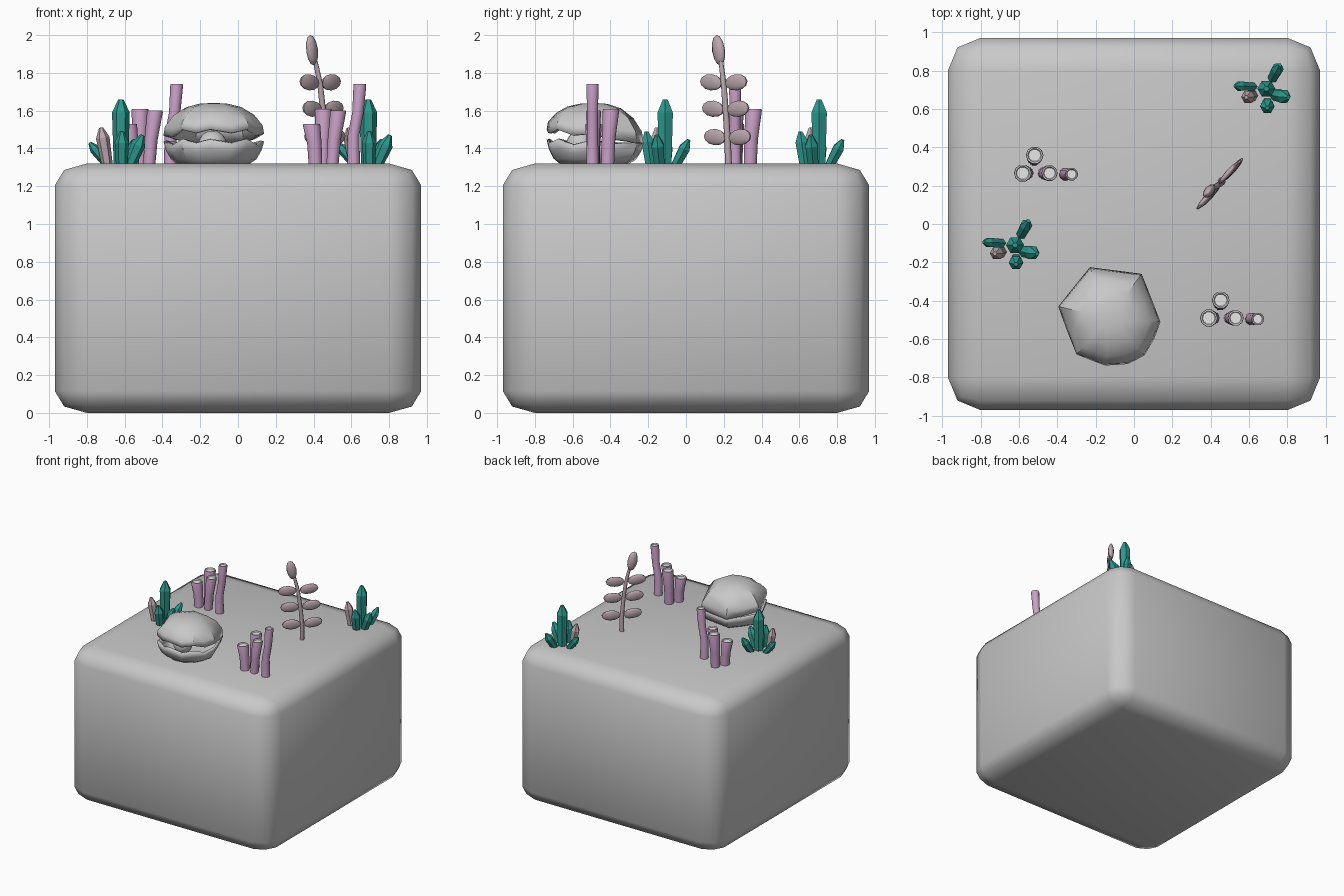
import bpy, bmesh, math
from mathutils import Vector, Matrix

if "Cube" in bpy.data.objects:
    bpy.data.objects.remove(bpy.data.objects["Cube"])

def mat(name, r, g, b):
    m = bpy.data.materials.new(name)
    m.diffuse_color = (r, g, b, 1)
    m.use_nodes = True
    m.node_tree.nodes["Principled BSDF"].inputs["Base Color"].default_value = m.diffuse_color
    return m

GREY = mat("stone grey", .58, .58, .58)
PINK = mat("coral pink", .60, .36, .58)
PALE = mat("coral tip white", .80, .80, .80)
TEAL = mat("crystal teal", .025, .32, .27)
MAUVE = mat("dusty mauve", .50, .39, .42)
TOP = 1.32

def finish(bm, name, mats, angle=None):
    bmesh.ops.recalc_face_normals(bm, faces=bm.faces)
    me = bpy.data.meshes.new(name)
    bm.to_mesh(me)
    bm.free()
    ob = bpy.data.objects.new(name, me)
    bpy.context.collection.objects.link(ob)
    for m in mats:
        me.materials.append(m)
    if angle:
        bpy.ops.object.select_all(action='DESELECT')
        bpy.context.view_layer.objects.active = ob
        ob.select_set(True)
        bpy.ops.object.shade_smooth_by_angle(angle=math.radians(angle))
    return ob

def skin(bm, rings):
    """Bridge successive closed rings of points; return the vertex rings."""
    vs = [[bm.verts.new(p) for p in r] for r in rings]
    for a, b in zip(vs, vs[1:]):
        n = len(a)
        for i in range(n):
            bm.faces.new((a[i], a[(i + 1) % n], b[(i + 1) % n], b[i]))
    return vs

def circle(c, r, n, axis=Vector((0, 0, 1))):
    q = Vector((0, 0, 1)).rotation_difference(axis)
    return [Vector(c) + q @ Vector((r * math.cos(t), r * math.sin(t), 0))
            for t in (2 * math.pi * i / n for i in range(n))]

# rounded base block
bm = bmesh.new()
bmesh.ops.create_cube(bm, size=1.94)
bmesh.ops.bevel(bm, geom=bm.edges[:], offset=.17, segments=2, profile=.5, affect='EDGES')
bmesh.ops.scale(bm, vec=(1, 1, TOP / 1.94), verts=bm.verts)
bmesh.ops.translate(bm, vec=(0, 0, TOP / 2), verts=bm.verts)
finish(bm, "base_block", [GREY], 60)

# tube corals: path points (x, y, z, radius) relative to the cluster
TUBES = [
    [(.41, -.49, 0, .036), (.405, -.49, .11, .038), (.39, -.49, .21, .046)],
    [(.45, -.415, 0, .036), (.45, -.41, .14, .038), (.452, -.397, .29, .046)],
    [(.50, -.49, 0, .032), (.51, -.49, .14, .035), (.53, -.49, .28, .042)],
    [(.612, -.495, 0, .034), (.612, -.495, .16, .031), (.635, -.495, .28, .030),
     (.645, -.495, .42, .034)]]

def coral(name, dx, dy):
    bm = bmesh.new()
    for path in TUBES:
        rings = [circle((x + dx, y + dy, TOP - .01 + z), r, 10) for x, y, z, r in path]
        x, y, z, r = path[-1]
        rings.append(circle((x + dx, y + dy, TOP + z), r * .95, 10))
        rings.append(circle((x + dx, y + dy, TOP + z), r * .8, 10))
        rings.append(circle((x + dx, y + dy, TOP + z - .008), r * .7, 10))
        vs = skin(bm, rings)
        bm.faces.new(vs[-1]).material_index = 1
        for v in vs[-2] + vs[-3]:
            for f in v.link_faces:
                if all(w in vs[-1] + vs[-2] + vs[-3] for w in f.verts):
                    f.material_index = 1
    finish(bm, name, [PINK, PALE], 40)

coral("tube_coral_front", 0, 0)
coral("tube_coral_back", -.97, .755)

# crystal clusters: base xy, tip xyz, radius, material
CRYSTALS = [
    ((0, 0), (0, 0, .34), .047, 0),
    ((.03, .05), (.07, .125, .125), .033, 0),
    ((-.06, .01), (-.165, .015, .11), .028, 0),
    ((.005, -.075), (.005, -.10, .17), .038, 0),
    ((.04, -.03), (.115, -.045, .15), .038, 0),
    ((-.07, -.035), (-.105, -.045, .19), .036, 1)]

def crystals(name, cx, cy):
    bm = bmesh.new()
    for (bx, by), tip, r, m in CRYSTALS:
        a, b = Vector((cx + bx, cy + by, TOP - .02)), Vector((cx, cy, TOP)) + Vector(tip)
        ax = (b - a).normalized()
        ln = (b - a).length
        rings = [circle(a, r * .8, 6, ax), circle(a + ax * (ln - r * 1.5), r, 6, ax),
                 circle(b, r * .3, 6, ax)]
        old = set(bm.faces)
        vs = skin(bm, rings)
        bm.faces.new(vs[0])
        bm.faces.new(vs[-1])
        for f in set(bm.faces) - old:
            f.material_index = m
    finish(bm, name, [TEAL, MAUVE])

crystals("crystals_left", -.62, -.11)
crystals("crystals_back_right", .69, .705)

# leafy plant: bent stem, three leaf pairs and a bud
STEM = [(.455, .225, 1.31, .018), (.46, .22, 1.45, .017), (.45, .21, 1.6, .016),
        (.435, .20, 1.74, .015), (.41, .185, 1.86, .012)]
bm = bmesh.new()
skin(bm, [circle(p[:3], p[3], 8) for p in STEM])
yaw = math.radians(49)

def blob(center, scale, tilt):
    m = (Matrix.Translation(center) @ Matrix.Rotation(yaw, 4, 'Z')
         @ Matrix.Rotation(tilt, 4, 'Y') @ Matrix.Diagonal((*scale, 1)))
    bmesh.ops.create_uvsphere(bm, u_segments=10, v_segments=6, radius=1, matrix=m)

for x, y, z, r in STEM[1:4]:
    for s in (-1, 1):
        d = .088 * s
        blob((x + d * math.cos(yaw), y + d * math.sin(yaw), z + .01),
             (.078, .016, .043), -s * .08)
blob((.392, .172, 1.92), (.04, .025, .082), -.2)
finish(bm, "leafy_plant", [MAUVE], 50)

# clam: two scalloped shells over one outline, gaping at the front
OUT = [(-.23, -.225), (.04, -.26), (.09, -.385), (.138, -.51), (.105, -.60), (.055, -.685),
       (-.03, -.73), (-.15, -.738), (-.225, -.71), (-.30, -.68), (-.35, -.555), (-.395, -.43),
       (-.315, -.33)]
C = Vector((-.13, -.49))

def shell(name, profile, rim_z, end_z):
    bm = bmesh.new()
    rings = []
    for s, h in profile:
        ring = []
        for i, p in enumerate(OUT):
            q = C + (Vector(p) - C) * s
            z0 = rim_z(p[1]) + (.012 if i % 2 else -.008) * (p[1] < -.4)
            ring.append((q.x, q.y, z0 + (end_z - z0) * h))
        rings.append(ring)
    vs = skin(bm, rings)
    bm.faces.new(vs[-1])
    ob = finish(bm, name, [GREY], 35)
    sol = ob.modifiers.new("thickness", 'SOLIDIFY')
    sol.thickness = .018
    # make sure the thickness grows inward
    up = ob.data.polygons[-1].normal.z * (1 if end_z > 1.5 else -1)
    sol.offset = -1 if up > 0 else 1

shell("clam_upper_shell", [(1, 0), (.97, .28), (.80, .62), (.55, .87), (.28, .98), (.08, 1)],
      lambda y: 1.43 + .06 * min(1, (-.24 - y) / .45), 1.64)
shell("clam_lower_shell", [(1, 0), (.95, .4), (.85, .8), (.72, 1)],
      lambda y: 1.425 + .01 * (y < -.6), 1.32)

# pearl
bm = bmesh.new()
bmesh.ops.create_uvsphere(bm, u_segments=16, v_segments=10, radius=.075,
                          matrix=Matrix.Translation((-.135, -.56, 1.42)))
finish(bm, "pearl", [GREY], 60)
